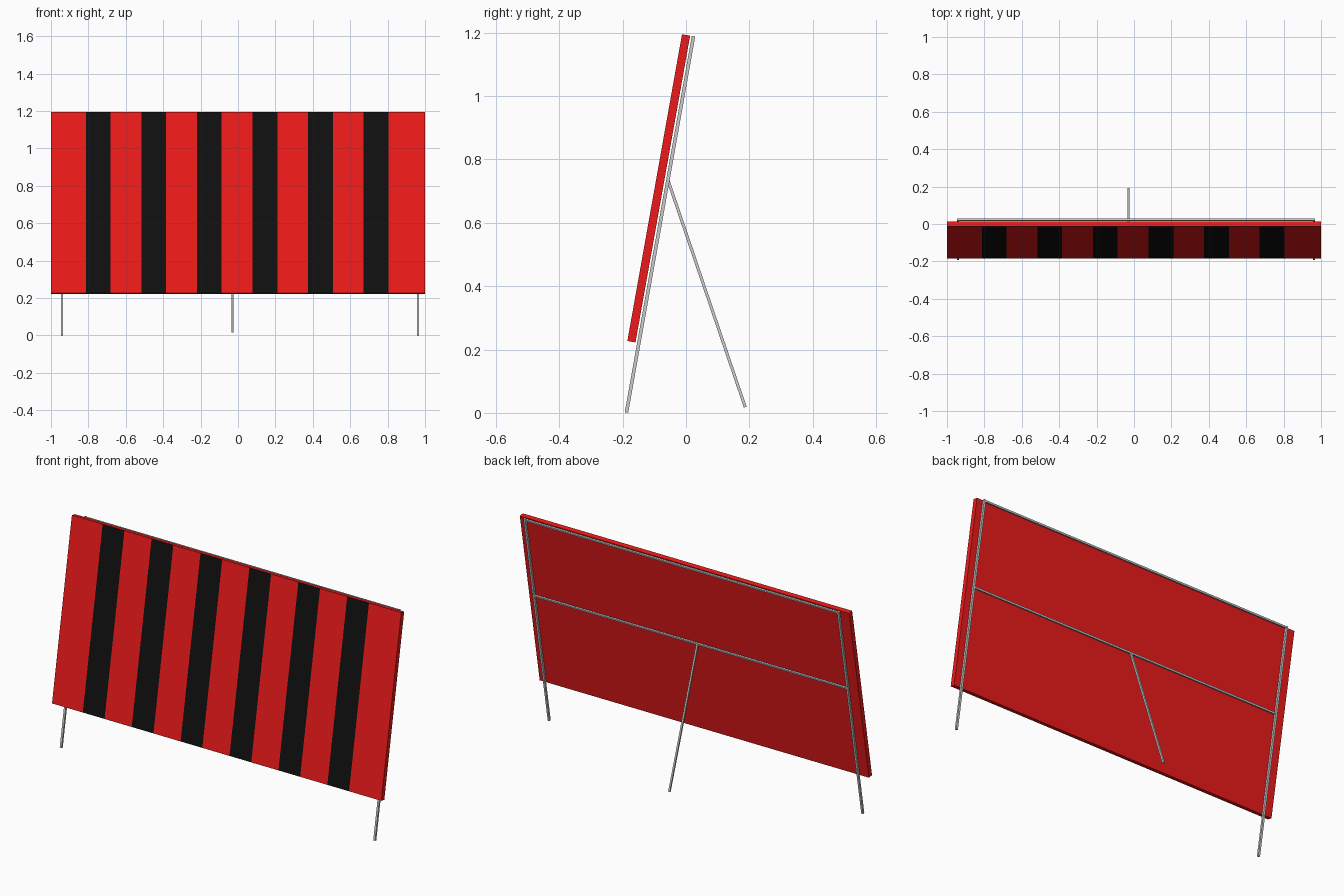
import bpy, bmesh, math
from mathutils import Vector

if "Cube" in bpy.data.objects:
    bpy.data.objects.remove(bpy.data.objects["Cube"])

TILT = math.radians(10.1)


def material(name, color):
    m = bpy.data.materials.new(name)
    m.diffuse_color = color
    m.use_nodes = True
    m.node_tree.nodes["Principled BSDF"].inputs["Base Color"].default_value = m.diffuse_color
    return m


def add_object(name, bm):
    me = bpy.data.meshes.new(name)
    bm.to_mesh(me)
    bm.free()
    ob = bpy.data.objects.new(name, me)
    bpy.context.collection.objects.link(ob)
    return ob


def box(size):
    bm = bmesh.new()
    bmesh.ops.create_cube(bm, size=1)
    bmesh.ops.scale(bm, vec=size, verts=bm.verts)
    return bm


def bar(name, a, b, width):
    # square bar between two points, kept level across x
    a, b = Vector(a), Vector(b)
    d = b - a
    if abs(d.x) > 0.1:
        ob = add_object(name, box((d.length, width, width)))
        ob.rotation_euler.x = -TILT
    else:
        ob = add_object(name, box((width, width, d.length)))
        ob.rotation_euler.x = math.atan2(-d.y, d.z)
    ob.location = (a + b) / 2
    return ob


# tilted panel with black stripes on its front face
bm = box((2.0, 0.026, 0.983))
starts = [-0.813 + 0.297 * i for i in range(6)]
stripes = [(s, s + 0.132) for s in starts]
for x in [v for s in stripes for v in s]:
    bmesh.ops.bisect_plane(bm, geom=bm.verts[:] + bm.edges[:] + bm.faces[:],
                           plane_co=(x, 0, 0), plane_no=(1, 0, 0))
bm.normal_update()
for f in bm.faces:
    cx = f.calc_center_median().x
    if f.normal.y < -0.5 and any(a < cx < b for a, b in stripes):
        f.material_index = 1
panel = add_object("striped_panel", bm)
panel.data.materials.append(material("red", (0.85, 0.01, 0.01, 1)))
panel.data.materials.append(material("black", (0.005, 0.005, 0.005, 1)))
panel.rotation_euler.x = -TILT
panel.location = (-0.086 + 0.0, -0.086, 0.7085)
panel.location.x = 0

# back frame: two legs and two cross bars
LEFT, RIGHT = -0.942, 0.962


def frame_y(z):
    return -0.188 + math.tan(TILT) * z


for name, x in (("left_leg", LEFT), ("right_leg", RIGHT)):
    bar(name, (x, frame_y(0.001), 0.001), (x, frame_y(1.189), 1.189), 0.011)
for name, z in (("top_bar", 1.183), ("middle_bar", 0.737)):
    bar(name, (LEFT, frame_y(z), z), (RIGHT, frame_y(z), z), 0.0095)

# rear prop leg
bar("prop_leg", (-0.03, 0.187, 0.018), (-0.03, frame_y(0.735), 0.735), 0.0095)
